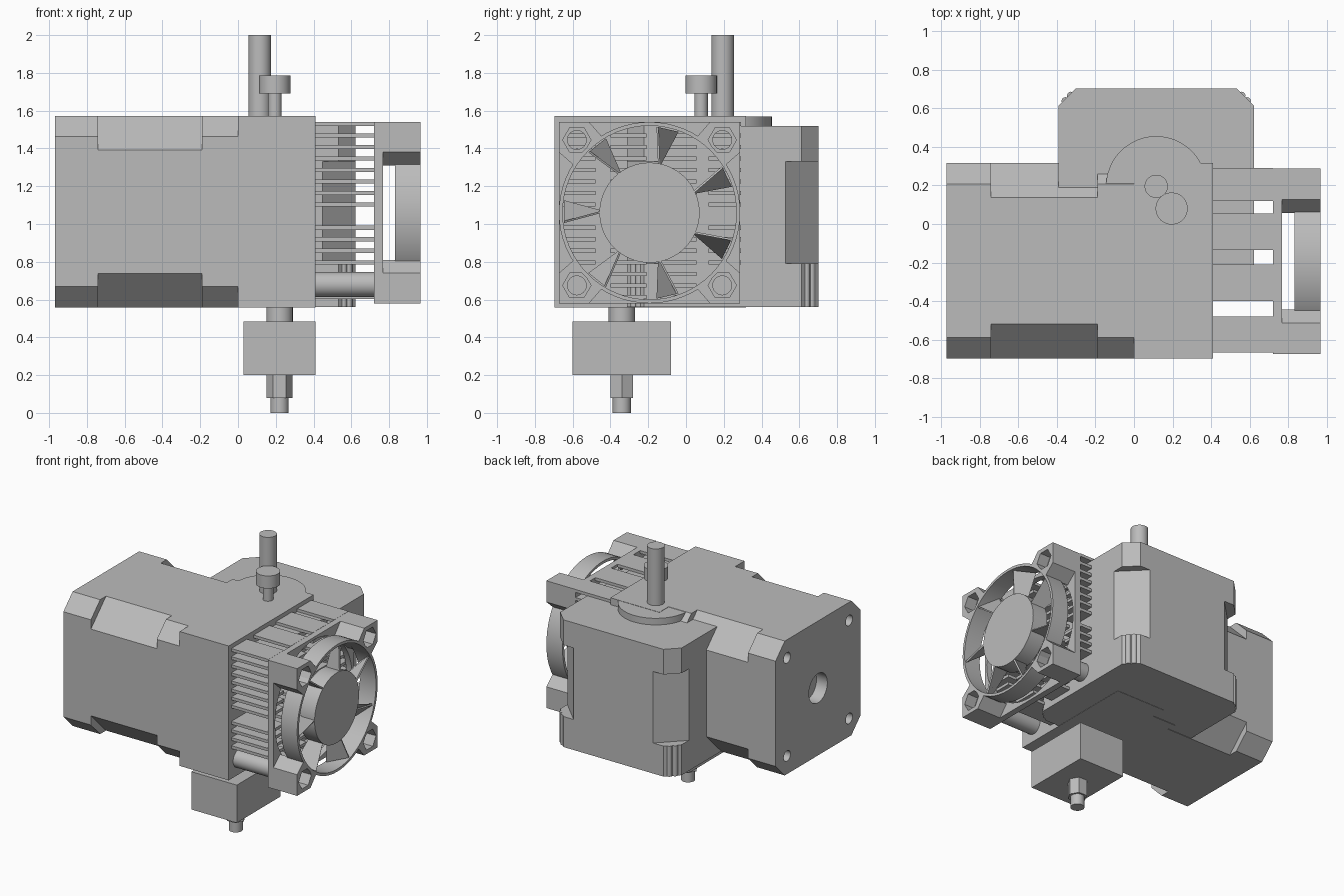
import bpy, bmesh
from math import cos, sin, pi, radians
from mathutils import Vector

if "Cube" in bpy.data.objects:
    bpy.data.objects.remove(bpy.data.objects["Cube"], do_unlink=True)

grey = bpy.data.materials.new("machine grey")
grey.use_nodes = True
grey.diffuse_color = (0.5, 0.5, 0.5, 1)
grey.node_tree.nodes["Principled BSDF"].inputs["Base Color"].default_value = (0.5, 0.5, 0.5, 1)


def finish(name, bm):
    bmesh.ops.recalc_face_normals(bm, faces=bm.faces)
    me = bpy.data.meshes.new(name)
    bm.to_mesh(me)
    bm.free()
    me.materials.append(grey)
    ob = bpy.data.objects.new(name, me)
    bpy.context.collection.objects.link(ob)
    return ob


def prism(name, pts, lo, hi, axis="z"):
    """Extrude a 2D outline along z, or along x with the outline in (y, z)."""
    bm = bmesh.new()
    place = (lambda u, v, w: (u, v, w)) if axis == "z" else (lambda u, v, w: (w, u, v))
    face = bm.faces.new([bm.verts.new(place(u, v, lo)) for u, v in pts])
    new = bmesh.ops.extrude_face_region(bm, geom=[face])["geom"]
    shift = Vector(place(0, 0, hi - lo))
    bmesh.ops.translate(bm, vec=shift, verts=[g for g in new if isinstance(g, bmesh.types.BMVert)])
    return finish(name, bm)


def activate(ob):
    bpy.ops.object.select_all(action="DESELECT")
    ob.select_set(True)
    bpy.context.view_layer.objects.active = ob


def smooth(ob):
    activate(ob)
    bpy.ops.object.shade_smooth_by_angle(angle=radians(30))
    return ob


def circle(u, v, r, n=48):
    return [(u + r * cos(2 * pi * i / n), v + r * sin(2 * pi * i / n)) for i in range(n)]


def rod(name, u, v, r, lo, hi, axis="z", n=48):
    ob = prism(name, circle(u, v, r, n), lo, hi, axis)
    return smooth(ob) if n > 8 else ob


def rect(u0, u1, v0, v1):
    return [(u0, v0), (u1, v0), (u1, v1), (u0, v1)]


def octagon(u, v, h, c):
    k = h - c
    return [(u + a, v + b) for a, b in
            ((-k, -h), (k, -h), (h, -k), (h, k), (k, h), (-k, h), (-h, k), (-h, -k))]


def cut(ob, cutters):
    for c in cutters:
        mod = ob.modifiers.new("cut", "BOOLEAN")
        mod.operation, mod.solver, mod.object = "DIFFERENCE", "EXACT", c
        activate(ob)
        bpy.ops.object.modifier_apply(modifier=mod.name)
        bpy.data.objects.remove(c, do_unlink=True)
    return smooth(ob)


corners = [(a, b) for a in (-1, 1) for b in (-1, 1)]
CY, CZ = -0.19, 1.065

# Drive motor lying along x, with stepped corner chamfers
rear_cap = prism("drive_motor_rear_cap", octagon(CY, CZ, 0.507, 0.11), -0.97, -0.74, "x")
prism("drive_motor_core", octagon(CY, CZ, 0.507, 0.18), -0.74, -0.19, "x")
prism("drive_motor_front_cap", octagon(CY, CZ, 0.507, 0.11), -0.19, 0, "x")
holes = [rod("cutter", CY, CZ, 0.11, -1.1, -0.88, "x")]
holes += [rod("cutter", CY + a * 0.37, CZ + b * 0.37, 0.04, -1.1, -0.88, "x", 24) for a, b in corners]
cut(rear_cap, holes)

# Gear housing and heatsink base
prism("gear_housing", rect(CY - 0.507, CY + 0.507, 0.558, 1.572), 0, 0.36, "x")
prism("heatsink_base", rect(CY - 0.507, CY + 0.507, 0.558, 1.572), 0.36, 0.41, "x")

# Upright motor behind
MX, MY = 0.115, 0.195
prism("upright_motor_lower_cap", octagon(MX, MY, 0.507, 0.09), 0.56, 0.79)
prism("upright_motor_core", octagon(MX, MY, 0.507, 0.175), 0.79, 1.33)
prism("upright_motor_upper_cap", octagon(MX, MY, 0.507, 0.09), 1.33, 1.52)
rod("upright_motor_pilot", MX, MY, 0.26, 1.52, 1.57)
rod("upright_motor_shaft", MX, MY, 0.06, 1.57, 2.0)
for a, b in corners:
    for p, q in ((0.442, 0.47), (0.47, 0.442)):
        rod("corner_rib", MX + a * p, MY + b * q, 0.02, 0.56, 0.79, n=16)

# Idler screw
rod("screw_stem", 0.195, 0.08, 0.036, 1.57, 1.69)
rod("screw_head", 0.195, 0.08, 0.083, 1.69, 1.785)

# Heater and nozzle
rod("heat_break", 0.22, -0.34, 0.07, 0.48, 0.56)
prism("heater_block", rect(0.03, 0.41, -0.6, -0.08), 0.2, 0.485)
rod("nozzle_hex", 0.22, -0.34, 0.068, 0.08, 0.2, n=6)
rod("nozzle_tip", 0.22, -0.34, 0.048, 0, 0.08)

# Heatsink fins in four columns, leaving room for the lower standoffs
columns = [(-0.665, -0.48), (-0.40, -0.21), (-0.135, 0.055), (0.12, 0.29)]
levels = [1.53 - 0.061 * i for i in range(8)] + [0.98 - 0.061 * i for i in range(7)]
for n, (y0, y1) in enumerate(columns):
    for z in levels:
        if n in (0, 3) and z < 0.77:
            continue
        prism("heatsink_fin", rect(y0, y1, z - 0.011, z + 0.011), 0.41, 0.72, "x")

# Fan frame
FY, FZ = -0.193, 1.06
for s in (-1, 1):
    rod("fan_standoff", FY + s * 0.385, FZ - 0.38, 0.066, 0.41, 0.72, "x")
flange = prism("fan_flange", rect(FY - 0.48, FY + 0.48, FZ - 0.48, FZ + 0.48), 0.72, 0.767, "x")
cutters = [rod("cutter", FY, FZ, 0.46, 0.6, 1.1, "x", 64)]
cutters += [rod("cutter", FY + a * 0.385, FZ + b * 0.385, 0.05, 0.6, 1.1, "x", 24) for a, b in corners]
cut(flange, cutters)
ring = rod("fan_ring", FY, FZ, 0.48, 0.83, 0.965, "x", 64)
cut(ring, [rod("cutter", FY, FZ, 0.46, 0.6, 1.1, "x", 64)])

# Corner ears with a hexagonal pocket and a through hole
ear_outline = [(0.48, 0.48), (0.48, 0.32), (0.4, 0.25), (0.25, 0.4), (0.32, 0.48)]
for a, b in corners:
    ear = prism("fan_ear", [(FY + a * u, FZ + b * v) for u, v in ear_outline], 0.767, 0.965, "x")
    hy, hz = FY + a * 0.385, FZ + b * 0.385
    cut(ear, [rod("cutter", FY, FZ, 0.46, 0.6, 1.1, "x", 64),
              rod("cutter", hy, hz, 0.075, 0.88, 1.1, "x", 6),
              rod("cutter", hy, hz, 0.05, 0.6, 1.1, "x", 24)])

# Fan hub and twisted blades
rod("fan_hub", FY, FZ, 0.265, 0.835, 0.96, "x", 64)
for i in range(7):
    ang = pi + i * 2 * pi / 7
    bm = bmesh.new()
    quad = [(0.25, 0, 0.84), (0.25, 0, 0.955), (0.455, 0.12, 0.955), (0.455, -0.12, 0.84)]
    bm.faces.new([bm.verts.new((x, FY + r * cos(ang + t), FZ + r * sin(ang + t))) for r, t, x in quad])
    blade = finish("fan_blade", bm)
    blade.modifiers.new("thickness", "SOLIDIFY").thickness = 0.012
